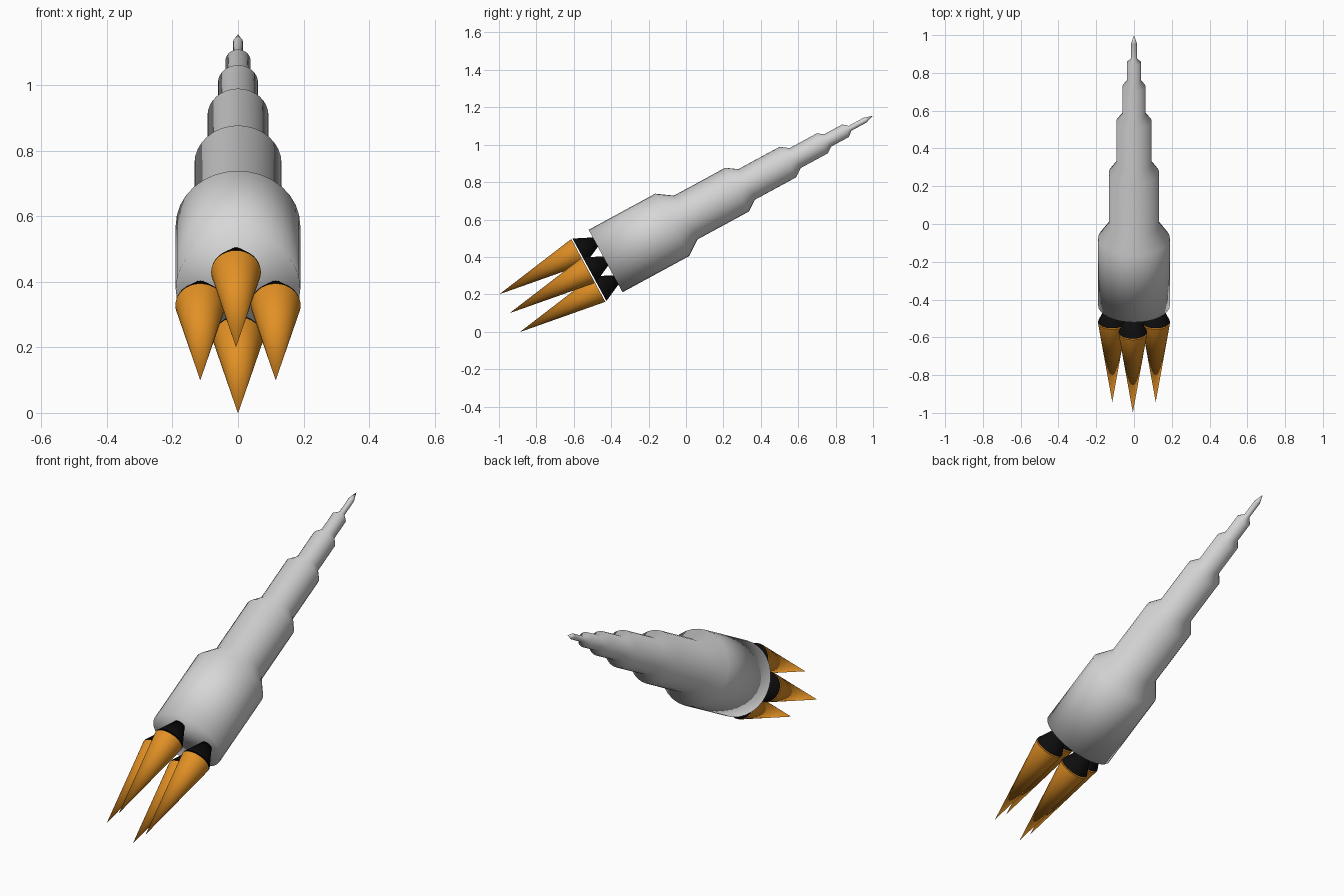
import bpy, bmesh, math
from mathutils import Matrix, Vector

if "Cube" in bpy.data.objects:
    bpy.data.objects.remove(bpy.data.objects["Cube"])

SIDES = 32
# local z runs along the rocket from its base (z = 0) to its nose
TILT = Matrix.Translation((0, -0.43, 0.378)) @ Matrix.Rotation(math.radians(-61.5), 4, 'X')


def material(name, color):
    m = bpy.data.materials.new(name)
    m.diffuse_color = (*color, 1)
    m.use_nodes = True
    m.node_tree.nodes["Principled BSDF"].inputs["Base Color"].default_value = m.diffuse_color
    return m


GREY = material("hull_grey", (0.68, 0.68, 0.68))
BLACK = material("nozzle_black", (0.004, 0.004, 0.004))
ORANGE = material("flame_orange", (0.76, 0.28, 0.018))


def lathe(name, profile, mat, offset=(0, 0), sharp=None):
    """Revolve (z, radius) points around local z; radius 0 makes a point."""
    bm = bmesh.new()
    rings = []
    for z, r in profile:
        count = SIDES if r > 0 else 1
        rings.append([bm.verts.new((r * math.cos(2 * math.pi * i / SIDES),
                                    r * math.sin(2 * math.pi * i / SIDES), z))
                      for i in range(count)])
    for a, b in zip(rings, rings[1:]):
        for i in range(SIDES):
            j = (i + 1) % SIDES
            if len(b) == 1:
                bm.faces.new((a[i], a[j], b[0]))
            elif len(a) == 1:
                bm.faces.new((a[0], b[j], b[i]))
            else:
                bm.faces.new((a[i], a[j], b[j], b[i]))
    for ring in (rings[0], rings[-1]):
        if len(ring) > 1:
            bm.faces.new(ring)
    bmesh.ops.recalc_face_normals(bm, faces=bm.faces)
    bm.transform(TILT @ Matrix.Translation(Vector((*offset, 0))))
    mesh = bpy.data.meshes.new(name)
    bm.to_mesh(mesh)
    bm.free()
    mesh.materials.append(mat)
    obj = bpy.data.objects.new(name, mesh)
    bpy.context.collection.objects.link(obj)
    bpy.ops.object.select_all(action='DESELECT')
    obj.select_set(True)
    bpy.context.view_layer.objects.active = obj
    if sharp:
        bpy.ops.object.shade_smooth_by_angle(angle=math.radians(sharp))
    else:
        bpy.ops.object.shade_smooth()
    return obj


# stepped hull, softly shaded all over
lathe("hull", [(0, 0.19), (0.405, 0.19), (0.488, 0.133), (0.80, 0.133),
               (0.858, 0.093), (1.109, 0.093), (1.153, 0.061), (1.318, 0.061),
               (1.351, 0.038), (1.46, 0.038), (1.487, 0.015), (1.579, 0.015),
               (1.627, 0)], GREY)

# four engines, each a black nozzle with a flame cone just behind it
R = 0.115
engines = {"upper": (-0.006, -R), "lower": (0, R), "left": (-R, 0), "right": (R, 0)}
for side, pos in engines.items():
    lathe(side + "_nozzle", [(-0.098, 0.075), (0.06, 0)], BLACK, pos, 40)
    lathe(side + "_flame", [(-0.584, 0), (-0.105, 0.076)], ORANGE, pos, 40)
